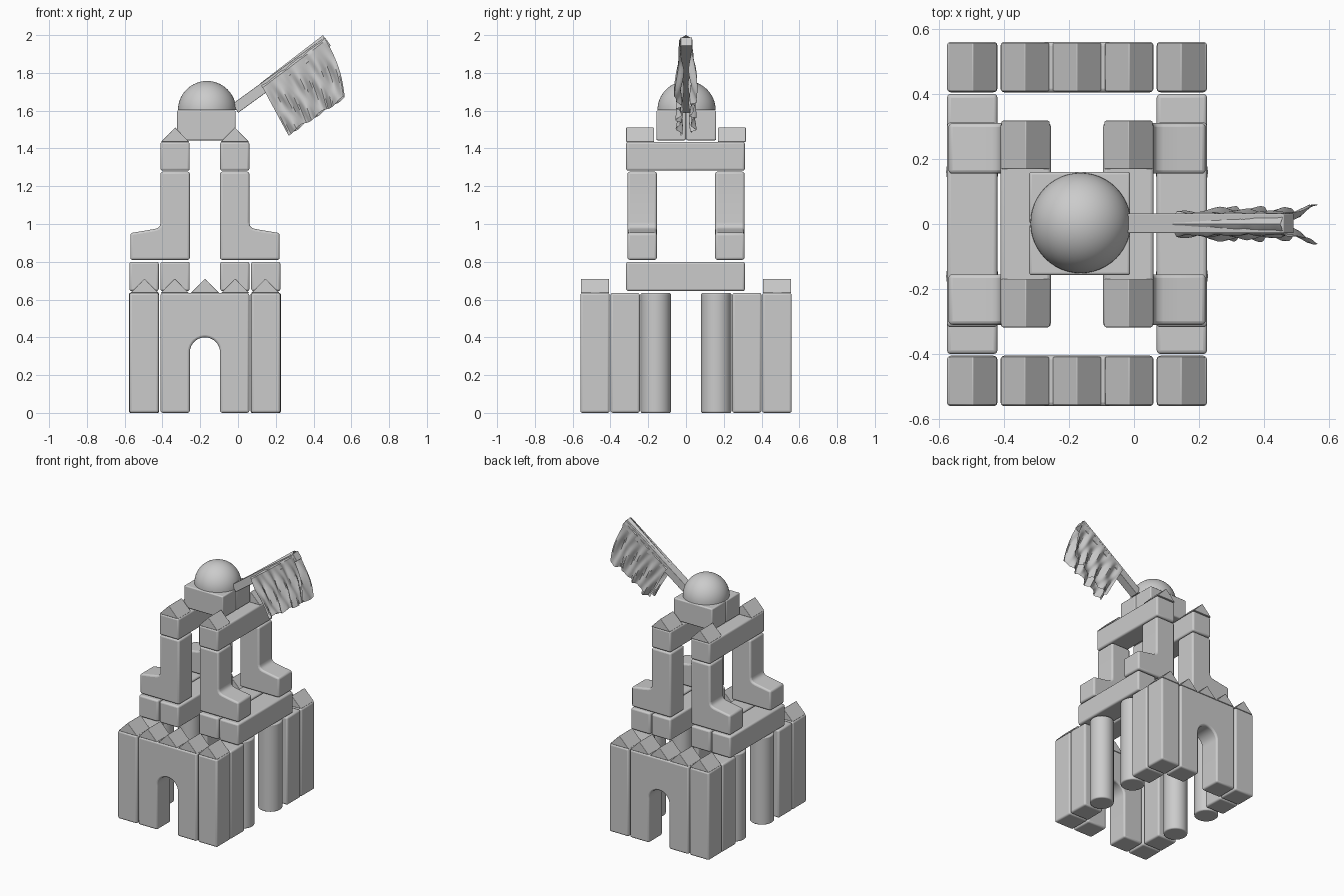
import bpy, bmesh, math
from mathutils import Vector

if "Cube" in bpy.data.objects:
    bpy.data.objects.remove(bpy.data.objects["Cube"])

CX = -0.175            # centre line of the castle in x
W = 0.155              # standard block width

grey = bpy.data.materials.new("plain grey")
grey.diffuse_color = (0.6, 0.6, 0.6, 1)
grey.use_nodes = True
grey.node_tree.nodes["Principled BSDF"].inputs["Base Color"].default_value = grey.diffuse_color


def finish(name, bm, bevel=0.012, solid=True):
    if solid:
        bmesh.ops.recalc_face_normals(bm, faces=bm.faces)
    me = bpy.data.meshes.new(name)
    bm.to_mesh(me)
    bm.free()
    ob = bpy.data.objects.new(name, me)
    bpy.context.collection.objects.link(ob)
    me.materials.append(grey)
    bpy.context.view_layer.objects.active = ob
    ob.select_set(True)
    bpy.ops.object.shade_smooth_by_angle(angle=math.radians(35))
    ob.select_set(False)
    if bevel:
        m = ob.modifiers.new("rounded edges", 'BEVEL')
        m.width = bevel
        m.segments = 3
        m.limit_method = 'ANGLE'
        m.angle_limit = math.radians(40)
    return ob


def prism(name, pts, y0, y1, bevel=0.012):
    """Extrude an x-z outline from y0 to y1."""
    bm = bmesh.new()
    f = bm.faces.new([bm.verts.new((x, y0, z)) for x, z in pts])
    r = bmesh.ops.extrude_face_region(bm, geom=[f])
    vs = [g for g in r["geom"] if isinstance(g, bmesh.types.BMVert)]
    bmesh.ops.translate(bm, verts=vs, vec=(0, y1 - y0, 0))
    return finish(name, bm, bevel)


def box(name, x0, x1, y0, y1, z0, z1, bevel=0.012):
    return prism(name, [(x0, z0), (x1, z0), (x1, z1), (x0, z1)], y0, y1, bevel)


def wedge(name, x, y, z):
    """Small roof prism with its ridge along y."""
    h = W / 2 - 0.003
    prism(name, [(x - h, z), (x + h, z), (x, z + 0.076)], y - h, y + h, 0.003)


# arch outline with round-topped opening
arch = [(CX - 0.235, 0), (CX - 0.08, 0)]
arch += [(CX - 0.08 * math.cos(math.pi * i / 20), 0.32 + 0.08 * math.sin(math.pi * i / 20))
         for i in range(21)]
arch += [(CX + 0.08, 0), (CX + 0.235, 0), (CX + 0.235, 0.635), (CX - 0.235, 0.635)]

# front and back walls with roof wedges
for sy, side in ((-1, "front"), (1, "back")):
    yc = sy * 0.482
    prism(f"{side}_arch_block", arch, yc - W / 2, yc + W / 2)
    for i in range(5):
        wedge(f"{side}_wall_wedge", CX + (i - 2) * 0.16, yc, 0.635)

# foot outline, right-hand side: post with a sloped toe and a fillet
foot = [(0.08, 0.81), (0.395, 0.81), (0.395, 0.952), (0.31, 0.966), (0.265, 0.974),
        (0.248, 0.98), (0.238, 0.992), (0.235, 1.01), (0.235, 1.277), (0.08, 1.277)]

for sx, lr in ((-1, "left"), (1, "right")):
    xo, xi = CX + sx * 0.322, CX + sx * 0.158     # outer and inner columns
    for sy, fb in ((-1, "front"), (1, "back")):
        n = f"{fb}_{lr}"
        # corner pillar, second pillar and round column
        for y, kind in ((0.482, "corner_pillar"), (0.322, "side_pillar")):
            box(f"{n}_{kind}", xo - W / 2, xo + W / 2,
                sy * y - W / 2, sy * y + W / 2, 0, 0.635)
        bm = bmesh.new()
        bmesh.ops.create_cone(bm, cap_ends=True, segments=40, radius1=0.08, radius2=0.08, depth=0.635)
        bmesh.ops.translate(bm, verts=bm.verts, vec=(xo, sy * 0.16, 0.3175))
        finish(f"{n}_round_column", bm, 0.008)
        # post with toe
        yc = sy * 0.232
        prism(f"{n}_post", [(CX + sx * x, z) for x, z in foot], yc - W / 2, yc + W / 2)
        # wedge on the upper beam
        wedge(f"{n}_beam_wedge", xi, sy * 0.243, 1.435)
    # lower planks and upper beam
    box(f"{lr}_outer_plank", xo - W / 2, xo + W / 2, -0.317, 0.312, 0.645, 0.80)
    box(f"{lr}_inner_plank", xi - W / 2, xi + W / 2, -0.317, 0.312, 0.645, 0.80)
    box(f"{lr}_upper_beam", xi - W / 2, xi + W / 2, -0.317, 0.312, 1.282, 1.435)

# two blocks under the dome
for y0, y1, fb in ((-0.157, -0.001, "front"), (0.001, 0.16, "back")):
    box(f"{fb}_top_block", -0.322, -0.012, y0, y1, 1.443, 1.602, 0.008)

# dome
bm = bmesh.new()
bmesh.ops.create_uvsphere(bm, u_segments=48, v_segments=32, radius=0.154)
cut = bmesh.ops.bisect_plane(bm, geom=bm.verts[:] + bm.edges[:] + bm.faces[:],
                             plane_co=(0, 0, 0), plane_no=(0, 0, -1), clear_outer=True)
bmesh.ops.holes_fill(bm, edges=[e for e in bm.edges if e.is_boundary])
bmesh.ops.translate(bm, verts=bm.verts, vec=(-0.164, 0.003, 1.603))
finish("dome", bm, 0)

# slanted flag pole
a, b = Vector((-0.015, 1.612)), Vector((0.475, 1.967))
d = (b - a).normalized()
nrm = Vector((-d.y, d.x)) * 0.028
prism("flag_pole", [tuple(a - nrm), tuple(b - nrm), tuple(b + nrm), tuple(a + nrm)],
      -0.028, 0.032, 0.003)

# flag cloth folded over the pole, two hanging sheets
NU, NV = 44, 48
bm = bmesh.new()
rows = []
for j in range(NV + 1):
    v = 2 * j / NV - 1
    s, sg = abs(v), (1 if v > 0 else -1)
    row = []
    for i in range(NU + 1):
        u = i / NU
        top = Vector((0.118, 1.745)).lerp(Vector((0.45, 2.0)), u)
        low = Vector((0.268, 1.475)).lerp(Vector((0.565, 1.672)), u)
        p = top.lerp(low, s)
        p.x += 0.022 * u * math.sin(math.pi * s)                 # bulging end
        p.y += 0.008 * s * math.sin(17 * u + 2 * sg)             # wavy hem
        wrap = min(1, s / 0.06)
        fold = 0.013 * math.sin(24 * u + 2.6 * s + 1.5 * sg) + 0.007 * math.sin(43 * u - 6 * s + sg)
        y = sg * (0.036 * wrap - 0.010 * math.sin(math.pi * s) * u)
        y += fold * min(1, 2.2 * s)
        y += sg * 0.018 * max(0, u - 0.75) * 4 * s               # flared free corner
        row.append(bm.verts.new((p.x, y, min(p.y, 2.0))))
    rows.append(row)
for r0, r1 in zip(rows, rows[1:]):
    for i in range(NU):
        bm.faces.new((r0[i], r0[i + 1], r1[i + 1], r1[i]))
finish("flag_cloth", bm, 0, solid=False)
